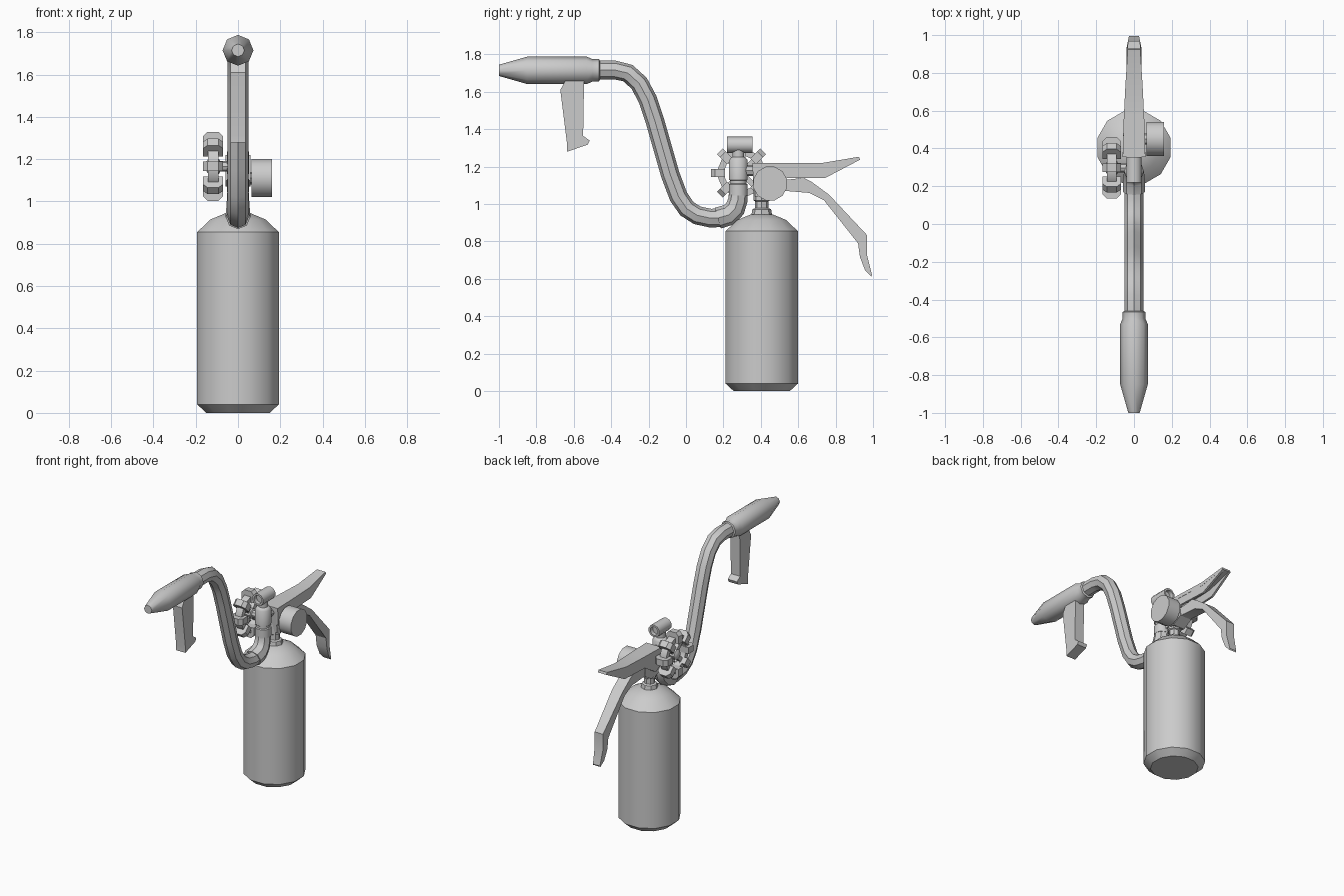
import bpy, bmesh, math
from mathutils import Vector

if "Cube" in bpy.data.objects:
    bpy.data.objects.remove(bpy.data.objects["Cube"])

grey = bpy.data.materials.new("painted_grey")
grey.diffuse_color = (0.6, 0.6, 0.6, 1)
grey.use_nodes = True
grey.node_tree.nodes["Principled BSDF"].inputs["Base Color"].default_value = grey.diffuse_color


def finish(name, bm, angle=40):
    bmesh.ops.recalc_face_normals(bm, faces=bm.faces[:])
    me = bpy.data.meshes.new(name)
    bm.to_mesh(me)
    bm.free()
    me.materials.append(grey)
    me.shade_smooth()
    me.set_sharp_from_angle(angle=math.radians(angle))
    ob = bpy.data.objects.new(name, me)
    bpy.context.collection.objects.link(ob)
    return ob


def skin(bm, rings, caps=True, loop=False):
    """Bridge rings of points with quads."""
    vr = [[bm.verts.new(p) for p in ring] for ring in rings]
    pairs = list(zip(vr, vr[1:])) + ([(vr[-1], vr[0])] if loop else [])
    for a, b in pairs:
        for i in range(len(a)):
            j = (i + 1) % len(a)
            bm.faces.new((a[i], a[j], b[j], b[i]))
    if caps and not loop:
        bm.faces.new(vr[0])
        bm.faces.new(vr[-1])


def lathe(name, profile, axis, centre, n=12, turn=0.0, loop=False, angle=40):
    """Revolve (radius, distance along axis) pairs around an axis."""
    rings = []
    for r, t in profile:
        ring = []
        for i in range(n):
            a = (i + turn) * math.tau / n
            c, s = r * math.cos(a), r * math.sin(a)
            v = {'x': (t, c, s), 'y': (c, t, s), 'z': (c, s, t)}[axis]
            ring.append(Vector(v) + Vector(centre))
        rings.append(ring)
    bm = bmesh.new()
    skin(bm, rings, loop=loop)
    return finish(name, bm, angle)


def tube(name, path, radii, n=8):
    """Sweep a round section along a (y, z) path."""
    pts = [Vector((0, y, z)) for y, z in path]
    rings = []
    for i, p in enumerate(pts):
        t = (pts[min(i + 1, len(pts) - 1)] - pts[max(i - 1, 0)]).normalized()
        nrm = Vector((0, -t.z, t.y))
        rings.append([p + radii[i] * (math.cos(k * math.tau / n) * Vector((1, 0, 0))
                                      + math.sin(k * math.tau / n) * nrm) for k in range(n)])
    bm = bmesh.new()
    skin(bm, rings)
    return finish(name, bm)


def prism(name, outline, lo, hi):
    """Extrude a (y, z) outline between two x positions that vary with y."""
    bm = bmesh.new()
    skin(bm, [[(f(y), y, z) for y, z in outline] for f in (lo, hi)])
    return finish(name, bm, 25)


# Tank with chamfered foot and domed shoulder
tank_y = 0.405
lathe("tank", [(0.155, 0), (0.2, 0.04), (0.2, 0.855), (0.135, 0.915), (0.06, 0.945)],
      'z', (0, tank_y, 0), 12, 0.5, angle=32)
lathe("tank_neck", [(0.056, 0.94), (0.05, 0.972), (0.036, 0.978), (0.036, 1.015),
                    (0.045, 1.02), (0.045, 1.09)], 'z', (0, tank_y, 0), 8)

# Handle block and levers
prism("valve_block", [(0.355, 1.22), (0.5, 1.2), (0.52, 1.07), (0.45, 1.03), (0.37, 1.04)],
      lambda y: -0.045, lambda y: 0.045)


def half_width(y):
    return 0.06 - 0.027 * max(0, (y - 0.35) / 0.58) ** 1.5


upper = [(0.355, 1.22), (0.73, 1.22), (0.925, 1.253), (0.93, 1.237),
         (0.745, 1.14), (0.535, 1.14), (0.42, 1.07), (0.36, 1.1)]
prism("upper_lever_top", [(0.355, 1.22), (0.55, 1.22), (0.73, 1.22), (0.925, 1.253),
                          (0.93, 1.237), (0.73, 1.195), (0.55, 1.195), (0.355, 1.195)],
      lambda y: -half_width(y), half_width)
for side, label in ((-1, "left"), (1, "right")):
    prism("upper_lever_" + label, upper, lambda y: side * half_width(y),
          lambda y: side * (half_width(y) - 0.015))
prism("lower_lever", [(0.48, 1.13), (0.535, 1.13), (0.63, 1.14), (0.67, 1.12), (0.765, 1.05),
                      (0.968, 0.834), (0.968, 0.727), (0.995, 0.62), (0.99, 0.612),
                      (0.957, 0.647), (0.93, 0.717), (0.92, 0.79), (0.738, 1.02),
                      (0.658, 1.06), (0.535, 1.07), (0.48, 1.07)],
      lambda y: -0.04 + max(0, y - 0.93) * 0.2, lambda y: 0.04 - max(0, y - 0.93) * 0.2)

# Pressure gauge on the right
lathe("gauge", [(0.093, 0.065), (0.093, 0.16)], 'x', (0, 0.45, 1.11), 12, 0.5)
lathe("gauge_stem", [(0.03, 0), (0.03, 0.07)], 'x', (0, 0.45, 1.11), 8)

# Upright valve with open cross pipe on top
valve_y = 0.28
lathe("valve_body", [(0.052, 1.045), (0.052, 1.105), (0.045, 1.11), (0.045, 1.125),
                     (0.052, 1.13), (0.052, 1.235), (0.04, 1.25), (0.032, 1.252),
                     (0.032, 1.29)], 'z', (0, valve_y, 0), 10)
lathe("cross_pipe", [(0.043, -0.068), (0.043, 0.068), (0.03, 0.068), (0.03, 0.03),
                     (0.03, -0.03), (0.03, -0.068)], 'y', (0, 0.288, 1.317), 10, 0.5, loop=True)
lathe("cross_pipe_core", [(0.031, -0.04), (0.031, 0.04)], 'y', (0, 0.288, 1.317), 10, 0.5)
lathe("valve_link", [(0.03, 0.3), (0.03, 0.4)], 'y', (0, 0, 1.18), 8)

# Hand wheel on the left: rim, lugs, spokes, hub, axle
wy, wz = 0.297, 1.166
lathe("wheel_rim", [(0.128, -0.142), (0.128, -0.092), (0.093, -0.092), (0.093, -0.142)],
      'x', (0, wy, wz), 16, 0.5, loop=True)
lathe("wheel_hub", [(0.022, -0.15), (0.036, -0.14), (0.036, -0.09), (0.025, -0.085),
                    (0.025, 0)], 'x', (0, wy, wz), 8)


def radial_box(name, ang, r0, r1, half, x0, x1, x_in):
    """Block pointing outward from the wheel centre, bevelled at its outer end."""
    u = Vector((0, math.cos(ang), math.sin(ang)))
    v = Vector((0, -u.z, u.y))
    c = Vector((0, wy, wz))
    out = [(x0, r0), (x1, r0), (x1, r1 - x_in), (x1 - x_in, r1), (x0 + x_in, r1), (x0, r1 - x_in)]
    bm = bmesh.new()
    skin(bm, [[c + Vector((x, 0, 0)) + u * r + v * s for x, r in out] for s in (-half, half)])
    finish(name, bm, 25)


for i in range(8):
    radial_box("wheel_lug", i * math.tau / 8, 0.088, 0.163, 0.022, -0.166, -0.07, 0.022)
for i in range(4):
    radial_box("wheel_spoke", (i + 0.5) * math.tau / 4, 0.02, 0.1, 0.014, -0.13, -0.1, 0.002)

# Elbow and hose
tube("elbow", [(valve_y, 1.06), (0.277, 1.02), (0.262, 0.975), (0.228, 0.942), (0.17, 0.925)],
     [0.05, 0.052, 0.055, 0.058, 0.058])
tube("hose", [(0.2, 0.927), (0.13, 0.925), (0.06, 0.94), (0.005, 0.975), (-0.04, 1.04),
              (-0.085, 1.16), (-0.165, 1.44), (-0.205, 1.56), (-0.25, 1.645),
              (-0.31, 1.7), (-0.38, 1.717), (-0.48, 1.717)], [0.05] * 12)

# Nozzle with tapered tip and collar
lathe("nozzle", [(0.03, -1.0), (0.073, -0.85), (0.073, -0.53), (0.06, -0.5), (0.06, -0.465),
                 (0.05, -0.46)], 'y', (0, 0, 1.715), 8, 0.0, angle=50)

# Pistol grip under the nozzle
prism("nozzle_grip", [(-0.672, 1.61), (-0.645, 1.66), (-0.545, 1.66), (-0.55, 1.365),
                      (-0.515, 1.34), (-0.525, 1.318), (-0.635, 1.28), (-0.635, 1.315)],
      lambda y: -0.036, lambda y: 0.036)
